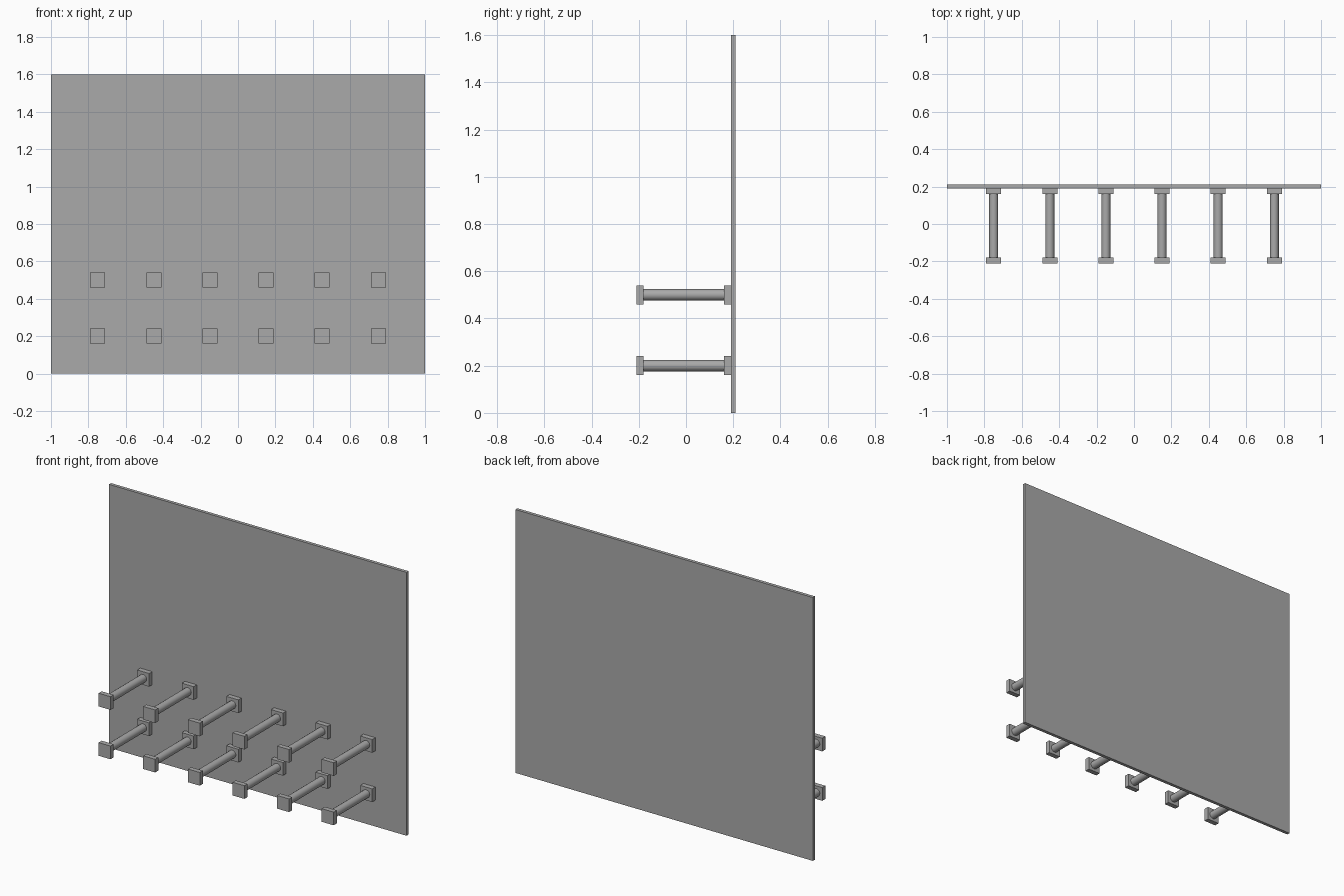
import bpy
import math

cube = bpy.data.objects.get("Cube")
if cube:
    bpy.data.objects.remove(cube, do_unlink=True)

grey = bpy.data.materials.new("plain_grey")
grey.use_nodes = True
colour = (0.4, 0.4, 0.4, 1)
grey.diffuse_color = colour
grey.node_tree.nodes["Principled BSDF"].inputs["Base Color"].default_value = colour


def finish(obj, name):
    obj.name = name
    obj.data.materials.append(grey)
    return obj


def box(name, centre, size):
    bpy.ops.mesh.primitive_cube_add(size=1, location=centre)
    obj = bpy.context.object
    obj.scale = size
    bpy.ops.object.transform_apply(location=False, rotation=False, scale=True)
    return finish(obj, name)


def rod(name, centre, radius, length):
    bpy.ops.mesh.primitive_cylinder_add(
        vertices=16, radius=radius, depth=length, location=centre,
        rotation=(math.pi / 2, 0, 0))
    bpy.ops.object.shade_smooth_by_angle(angle=math.radians(30))
    return finish(bpy.context.object, name)


# Upright back panel
box("back_panel", (0, 0.2, 0.8), (2, 0.02, 1.6))

# Two rows of pegs, each a rod between a square mount and a square end cap
PLATE = (0.08, 0.03, 0.08)
for row, z in (("lower", 0.2), ("upper", 0.5)):
    for i in range(6):
        x = -0.75 + 0.3 * i
        tag = f"{row}_{i + 1}"
        box(f"peg_mount_{tag}", (x, 0.175, z), PLATE)
        rod(f"peg_rod_{tag}", (x, -0.01, z), 0.024, 0.34)
        box(f"peg_cap_{tag}", (x, -0.195, z), PLATE)
